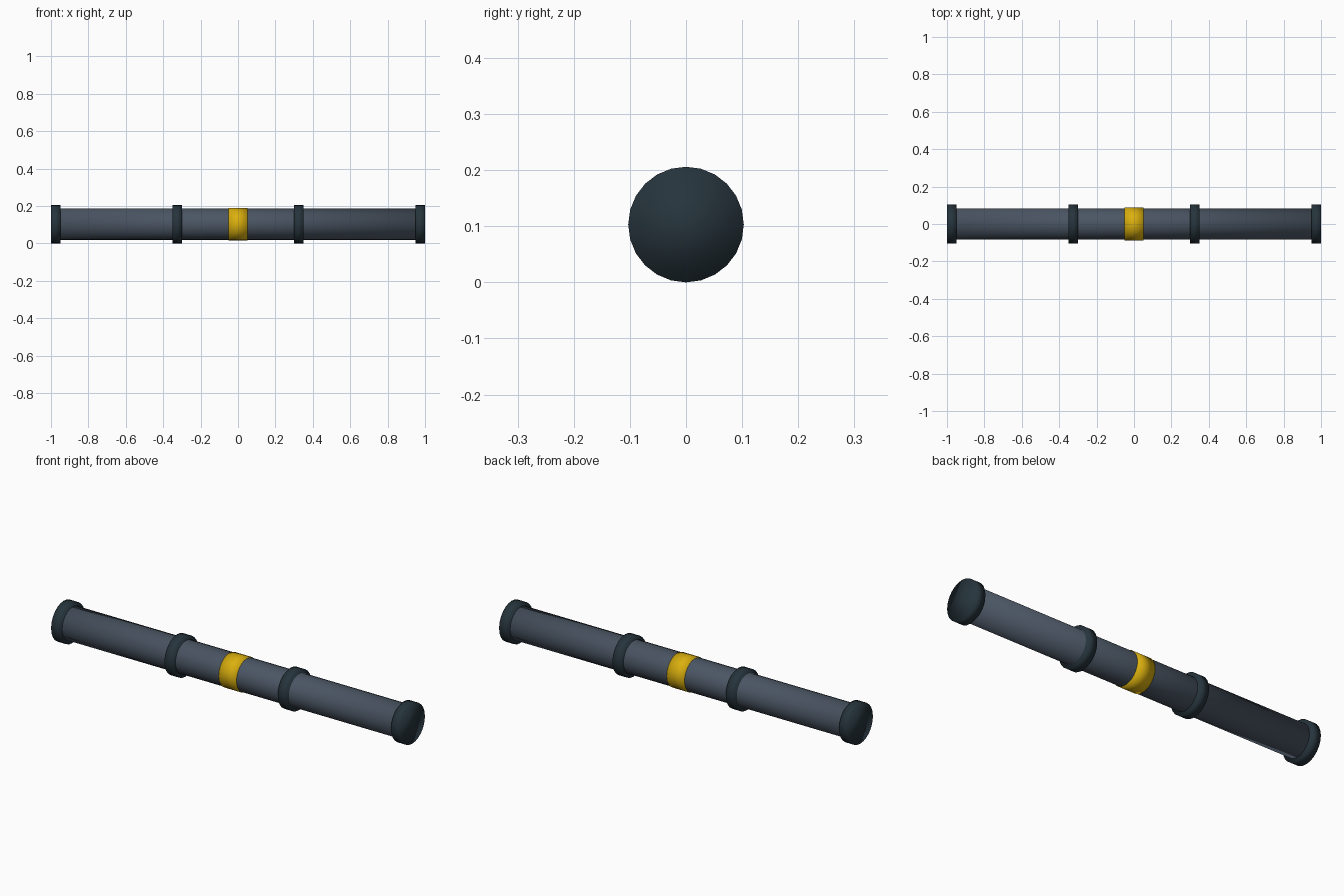
import bpy
import math

cube = bpy.data.objects.get("Cube")
if cube:
    bpy.data.objects.remove(cube, do_unlink=True)

AXIS_Z = 0.103


def linear(c):
    c /= 255
    return c / 12.92 if c <= 0.04045 else ((c + 0.055) / 1.055) ** 2.4


def material(name, r, g, b):
    mat = bpy.data.materials.new(name)
    mat.use_nodes = True
    col = (linear(r), linear(g), linear(b), 1)
    mat.diffuse_color = col
    bsdf = mat.node_tree.nodes["Principled BSDF"]
    bsdf.inputs["Base Color"].default_value = col
    bsdf.inputs["Roughness"].default_value = 0.6
    return mat


def rod(name, x, radius, length, mat):
    """Closed, smooth cylinder lying along x."""
    bpy.ops.mesh.primitive_cylinder_add(
        vertices=24, radius=radius, depth=length,
        location=(x, 0, AXIS_Z), rotation=(0, math.pi / 2, 0))
    obj = bpy.context.object
    obj.name = name
    obj.data.materials.append(mat)
    bpy.ops.object.transform_apply(location=False, rotation=True, scale=True)
    bpy.ops.object.shade_smooth()
    return obj


steel = material("slate_grey", 74, 85, 99)
dark = material("dark_blue_grey", 38, 52, 60)
yellow = material("warning_yellow", 219, 176, 14)

# Main pipe
rod("pipe", 0, 0.084, 1.99, steel)

# Flanges at both ends and at the joints
for side, sign in (("right", -1), ("left", 1)):
    rod(side + "_end_flange", sign * 0.975, AXIS_Z, 0.05, dark)
    rod(side + "_joint_flange", sign * 0.325, AXIS_Z, 0.05, dark)

# Painted marker band
rod("marker_band", 0, 0.087, 0.1, yellow)
